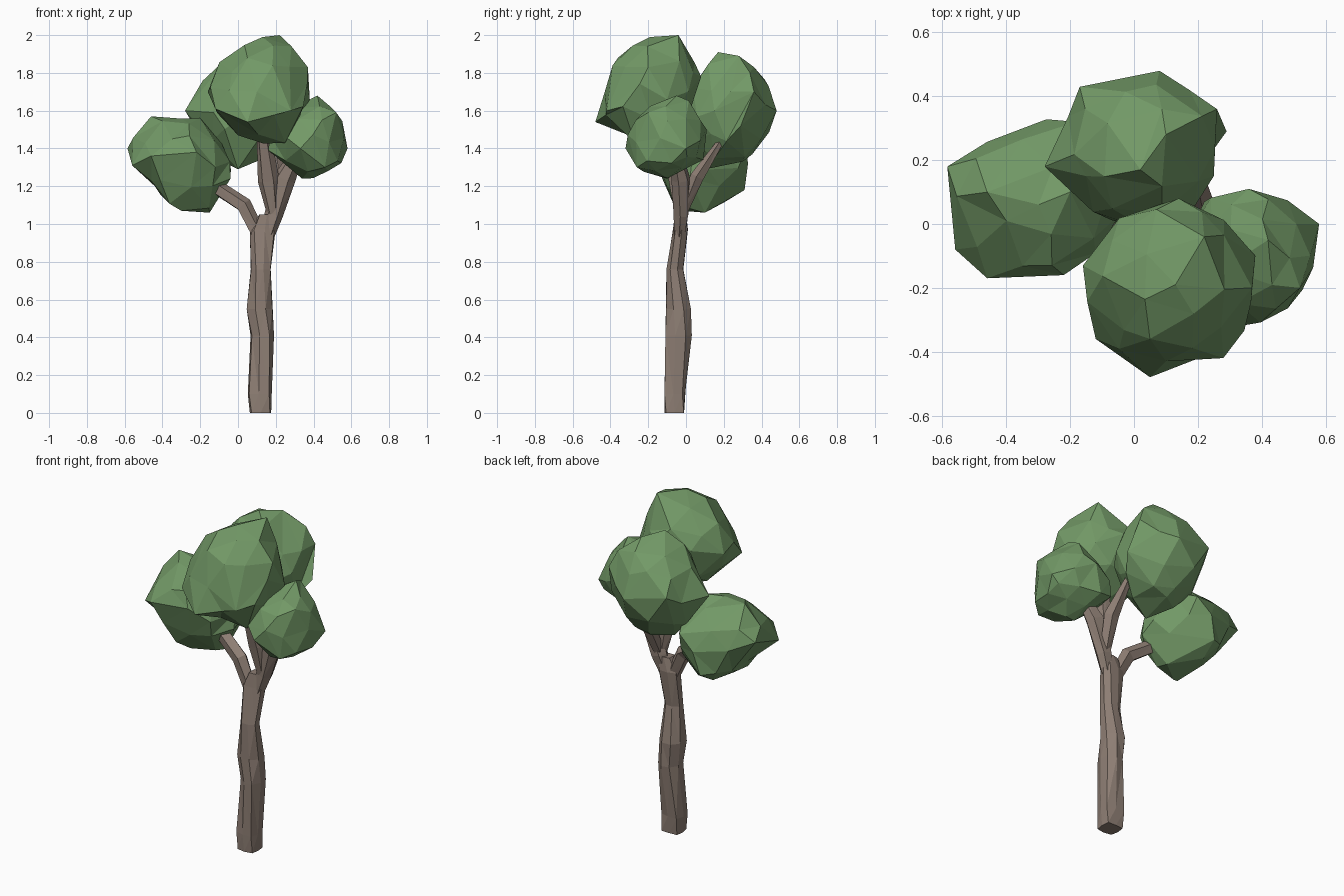
import bpy, bmesh, random
from math import sin, cos, pi, exp
from mathutils import Vector

random.seed(7)


def material(name, color):
    m = bpy.data.materials.new(name)
    m.diffuse_color = (*color, 1)
    return m


bark = material("bark", (0.27, 0.21, 0.175))
leaf = material("leaf", (0.17, 0.32, 0.135))


def finish(bm, name, mat):
    bmesh.ops.recalc_face_normals(bm, faces=bm.faces[:])
    me = bpy.data.meshes.new(name)
    bm.to_mesh(me)
    bm.free()
    me.materials.append(mat)
    ob = bpy.data.objects.new(name, me)
    bpy.context.collection.objects.link(ob)
    return ob


def limb(name, path, sides, flat=False, jitter=0.07):
    """Faceted tube through (x, y, z, radius_1, radius_2) stations."""
    bm = bmesh.new()
    rings = []
    pts = [Vector(p[:3]) for p in path]
    for i, p in enumerate(path):
        d = Vector((0, 0, 1))
        if not flat:
            d = (pts[min(i + 1, len(pts) - 1)] - pts[max(i - 1, 0)]).normalized()
        v = d.cross(Vector((1, 0, 0))).normalized() * -1
        u = v.cross(d).normalized() * (1 if v.cross(d).x > 0 else -1)
        ring = []
        for k in range(sides):
            a = 2 * pi * k / sides + 0.12 * i
            s = 1 + random.uniform(-jitter, jitter)
            if flat:  # squarish trunk section
                s /= max(abs(cos(a)), abs(sin(a))) ** 0.7
            ring.append(bm.verts.new(pts[i] + (u * cos(a) * p[3] + v * sin(a) * p[4]) * s))
        rings.append(ring)
    for a, b in zip(rings, rings[1:]):
        for k in range(sides):
            n = (k + 1) % sides
            bm.faces.new((a[k], a[n], b[n], b[k]))
    bm.faces.new(rings[0])
    bm.faces.new(rings[-1])
    bmesh.ops.triangulate(bm, faces=bm.faces[:])
    return finish(bm, name, bark)


def clump(name, center, radii, keys, jitter=0.06):
    """Rough low-poly ball pulled out to a few outline points."""
    bm = bmesh.new()
    bmesh.ops.create_icosphere(bm, subdivisions=2, radius=1)
    bm.verts.index_update()
    c = Vector(center)
    pulls = []
    for k in keys:
        q = Vector([(k[i] - c[i]) / radii[i] for i in range(3)])
        pulls.append((q.normalized(), q.length))
    for v in bm.verts:
        d = v.co.normalized()
        total, weight = 0.15 * 0.95, 0.15
        for kd, kl in pulls:
            w = exp(-(d.angle(kd) / 0.38) ** 2)
            total += w * kl * 0.97
            weight += w
        d += Vector([random.uniform(-0.13, 0.13) for _ in range(3)])
        v.co = d.normalized() * (total / weight) * (1 + random.uniform(-jitter, jitter))
    free = list(bm.verts)
    for kd, kl in pulls:
        v = min(free, key=lambda t: t.co.angle(kd))
        v.co = kd * kl
        free.remove(v)
    for v in bm.verts:
        v.co = c + Vector([v.co[i] * radii[i] for i in range(3)])
    return finish(bm, name, leaf)


# Trunk
limb("trunk", [(0.12, -0.06, 0, 0.057, 0.053), (0.117, -0.06, 0.1, 0.066, 0.058),
               (0.13, -0.04, 0.41, 0.06, 0.068), (0.117, -0.042, 0.55, 0.07, 0.068),
               (0.12, -0.06, 0.76, 0.053, 0.047), (0.13, -0.03, 0.97, 0.066, 0.04),
               (0.15, -0.03, 1.05, 0.04, 0.03)], 8, flat=True)

# Branches
limb("left_branch", [(0.12, -0.035, 0.92, 0.04, 0.03), (0.03, -0.02, 1.1, 0.045, 0.04),
                     (-0.11, 0.02, 1.19, 0.04, 0.04), (-0.24, 0.05, 1.27, 0.03, 0.03)], 5)
limb("right_branch", [(0.135, -0.04, 0.88, 0.035, 0.025), (0.19, -0.025, 1.05, 0.052, 0.042),
                      (0.25, -0.03, 1.24, 0.06, 0.05), (0.33, -0.06, 1.4, 0.03, 0.03)], 6)
limb("front_branch", [(0.19, -0.03, 1.03, 0.03, 0.03), (0.165, -0.05, 1.23, 0.06, 0.045),
                      (0.13, -0.11, 1.52, 0.035, 0.035)], 6)
limb("back_branch", [(0.19, -0.025, 1.05, 0.03, 0.03), (0.21, 0.06, 1.25, 0.045, 0.04),
                     (0.19, 0.18, 1.43, 0.022, 0.02)], 5)

# Leaf clumps
clump("left_leaves", (-0.3, 0.07, 1.32), (0.26, 0.22, 0.24), [
    (-0.585, 0.18, 1.4), (-0.56, -0.08, 1.31), (-0.46, -0.17, 1.36), (-0.3, -0.02, 1.07),
    (-0.15, 0.1, 1.06), (-0.46, 0.1, 1.57), (-0.2, 0.1, 1.56), (-0.31, 0.31, 1.18),
    (-0.18, 0.32, 1.4), (-0.04, 0.02, 1.24), (-0.22, -0.16, 1.38), (-0.44, 0.05, 1.2)])
clump("top_leaves", (0.12, -0.18, 1.71), (0.26, 0.25, 0.26), [
    (0.05, -0.48, 1.54), (-0.16, -0.13, 1.7), (-0.12, -0.36, 1.61), (0.28, -0.42, 1.6),
    (0.37, -0.2, 1.83), (0.38, -0.1, 1.66), (0.13, -0.19, 1.99), (0.22, -0.04, 2.0),
    (0.0, -0.2, 1.47), (0.25, -0.27, 1.43), (0.14, 0.08, 1.78), (0.05, -0.36, 1.88),
    (0.1, -0.43, 1.7)])
clump("right_leaves", (0.38, -0.1, 1.45), (0.19, 0.2, 0.2), [
    (0.58, 0.0, 1.4), (0.52, -0.2, 1.59), (0.46, -0.26, 1.3), (0.33, -0.32, 1.4),
    (0.36, 0.11, 1.5), (0.22, 0.07, 1.36), (0.34, -0.1, 1.24), (0.42, -0.05, 1.68),
    (0.16, -0.14, 1.39)])
clump("back_leaves", (0.03, 0.23, 1.6), (0.24, 0.24, 0.28), [
    (0.08, 0.48, 1.6), (-0.17, 0.43, 1.65), (0.26, 0.36, 1.7), (0.29, 0.29, 1.52),
    (0.25, 0.15, 1.6), (0.02, 0.17, 1.91), (0.1, 0.28, 1.89), (-0.28, 0.18, 1.6),
    (0.05, -0.02, 1.58), (0.02, 0.3, 1.33), (0.0, 0.1, 1.29), (-0.15, 0.15, 1.76)])
